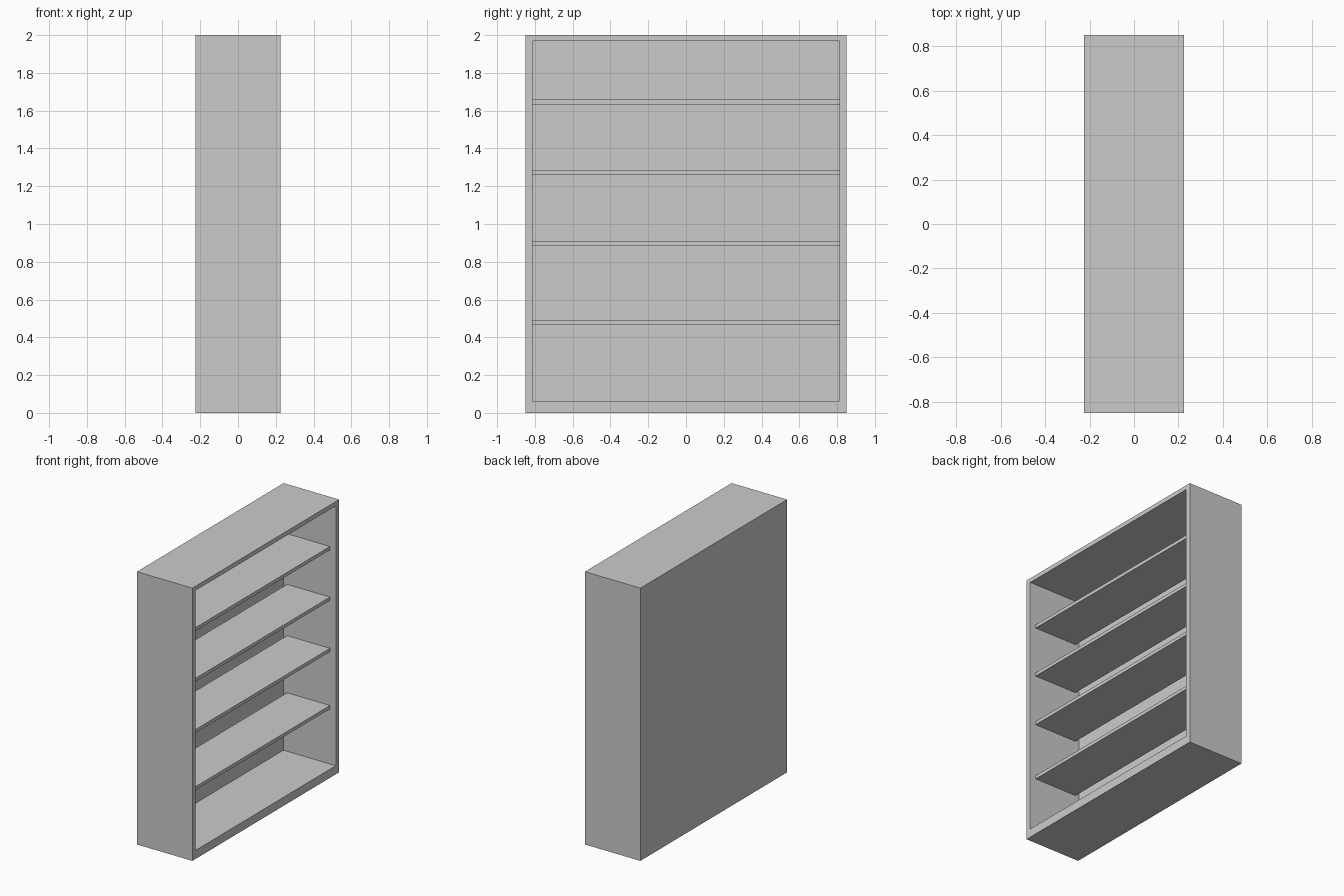
import bpy, bmesh

if "Cube" in bpy.data.objects:
    bpy.data.objects.remove(bpy.data.objects["Cube"])


def mesh_object(name, bm):
    bmesh.ops.recalc_face_normals(bm, faces=bm.faces)
    me = bpy.data.meshes.new(name)
    bm.to_mesh(me)
    bm.free()
    ob = bpy.data.objects.new(name, me)
    bpy.context.collection.objects.link(ob)
    return ob


def box_bm(x0, x1, y0, y1, z0, z1):
    bm = bmesh.new()
    bmesh.ops.create_cube(bm, size=1)
    for v in bm.verts:
        v.co.x = x1 if v.co.x > 0 else x0
        v.co.y = y1 if v.co.y > 0 else y0
        v.co.z = z1 if v.co.z > 0 else z0
    return bm


DEPTH, HALF_W, HEIGHT = 0.225, 0.85, 2.0
INNER_Y, FLOOR_Z, CEIL_Z, BACK_X = 0.812, 0.063, 1.968, -0.20

# Case: solid block with the open side inset and pushed in to the back panel
bm = box_bm(-DEPTH, DEPTH, -HALF_W, HALF_W, 0, HEIGHT)
open_face = max(bm.faces, key=lambda f: f.calc_center_median().x)
bmesh.ops.inset_region(bm, faces=[open_face], thickness=0.02)
for v in open_face.verts:
    v.co.y = INNER_Y if v.co.y > 0 else -INNER_Y
    v.co.z = CEIL_Z if v.co.z > 1 else FLOOR_Z
res = bmesh.ops.extrude_discrete_faces(bm, faces=[open_face])
inner = res["faces"][0]
for v in inner.verts:
    v.co.x = BACK_X
mesh_object("bookcase_case", bm)

# Shelves, set back from the front edge
for i, top in enumerate((0.492, 0.911, 1.287, 1.658)):
    mesh_object(f"shelf_{i + 1}",
                box_bm(-0.17, 0.178, -INNER_Y, INNER_Y, top - 0.025, top))
